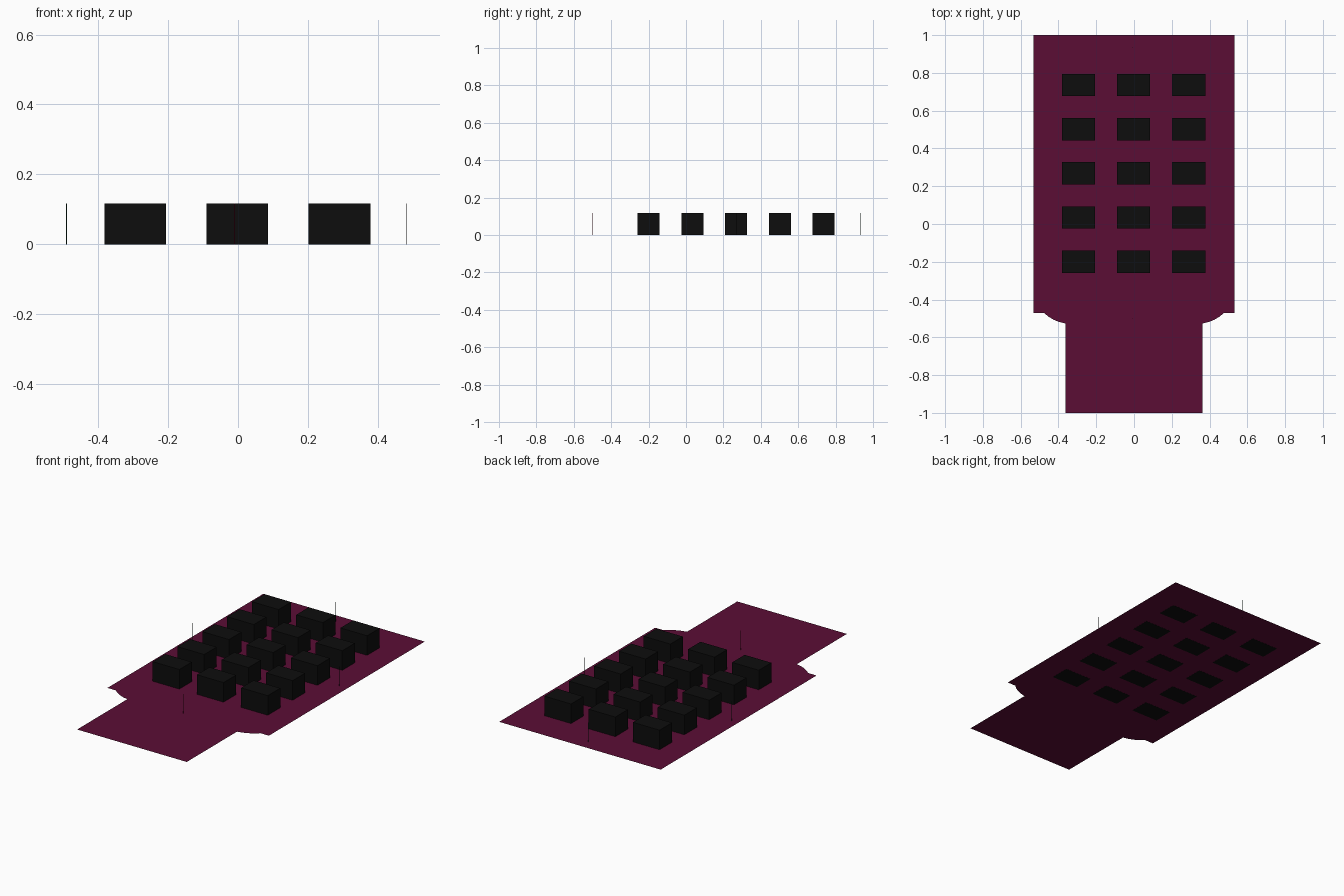
import bpy, bmesh

if "Cube" in bpy.data.objects:
    bpy.data.objects.remove(bpy.data.objects["Cube"])

BOX_H = 0.117


def material(name, color):
    m = bpy.data.materials.new(name)
    m.diffuse_color = (*color, 1)
    m.use_nodes = True
    m.node_tree.nodes["Principled BSDF"].inputs["Base Color"].default_value = m.diffuse_color
    return m


plum = material("plum", (0.105, 0.004, 0.036))
black = material("black", (0.004, 0.004, 0.004))
green = material("dark_green", (0.005, 0.03, 0.015))
red = material("dark_red", (0.12, 0.005, 0.02))


def finish(bm, name, mat):
    mesh = bpy.data.meshes.new(name)
    bm.to_mesh(mesh)
    bm.free()
    mesh.materials.append(mat)
    obj = bpy.data.objects.new(name, mesh)
    bpy.context.collection.objects.link(obj)
    return obj


def block(name, x, y, sx, sy, mat):
    # box standing on z = 0
    bm = bmesh.new()
    bmesh.ops.create_cube(bm, size=1)
    for v in bm.verts:
        v.co = (x + v.co.x * sx, y + v.co.y * sy, (v.co.z + 0.5) * BOX_H)
    return finish(bm, name, mat)


# Floor sheet: wide hall, curved shoulders, narrow front
right = [(0.362, -1), (0.362, -0.527), (0.395, -0.519), (0.425, -0.507),
         (0.452, -0.491), (0.478, -0.47), (0.533, -0.47), (0.533, 1)]
outline = right + [(-x, y) for x, y in reversed(right)]
bm = bmesh.new()
face = bm.faces.new([bm.verts.new((x, y, 0.0006)) for x, y in outline])
bmesh.ops.triangulate(bm, faces=[face])
finish(bm, "floor_sheet", plum)

# Grid of blocks, three columns by five rows
for row in range(5):
    for col in range(3):
        block(f"block_{row}_{col}", -0.002 + (col - 1) * 0.292,
              -0.2 + row * 0.234, 0.176, 0.118, black)

# Hair-thin marker pins on the four sides
for name, x, y, mat in [("left_pin", -0.49, 0.268, green),
                        ("right_pin", 0.482, 0.268, black),
                        ("front_pin", -0.01, -0.502, red),
                        ("back_pin", -0.01, 0.935, green)]:
    block(name, x, y, 0.002, 0.002, mat)
